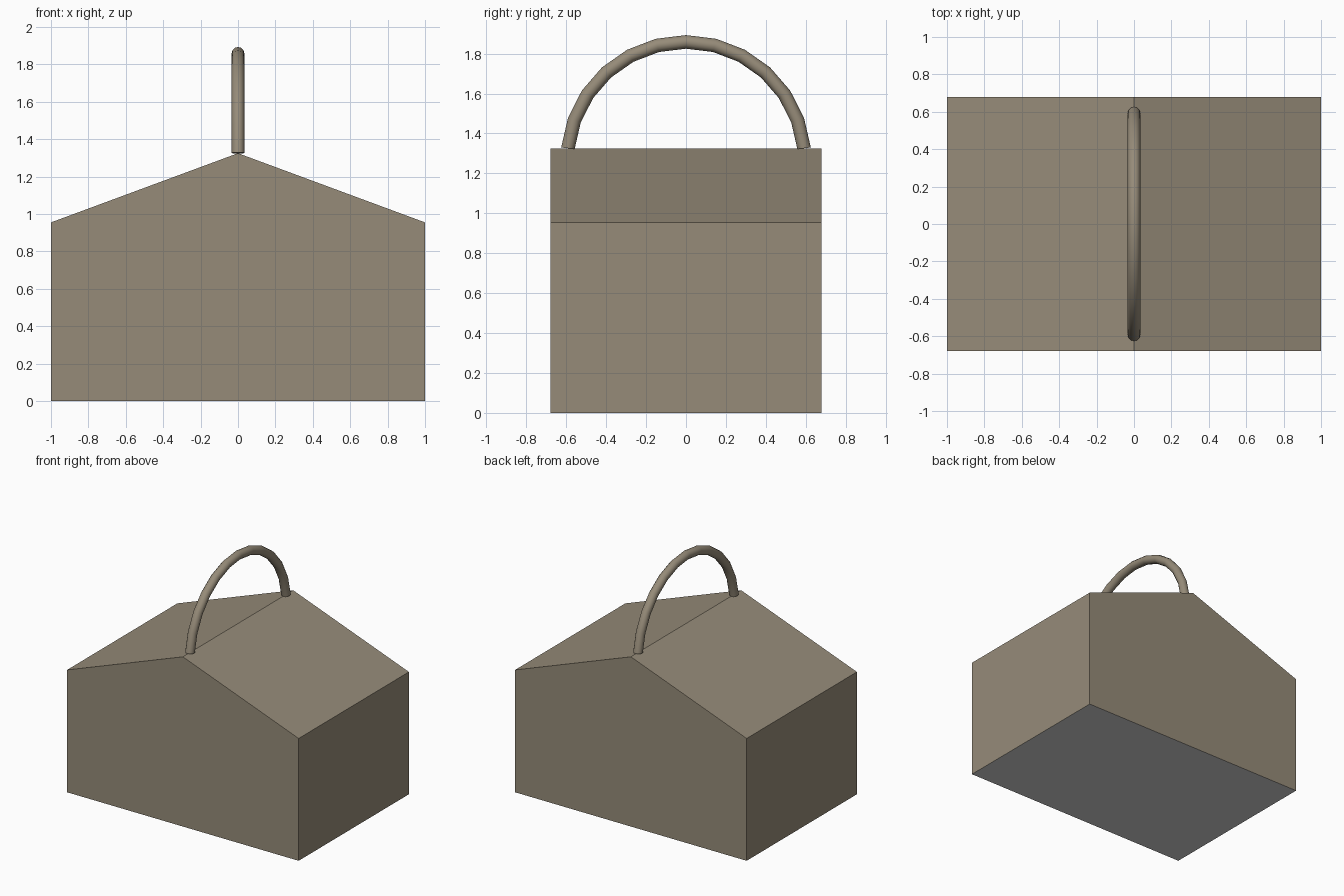
import bpy, bmesh, math
from mathutils import Vector

if "Cube" in bpy.data.objects:
    bpy.data.objects.remove(bpy.data.objects["Cube"])


def material(name, rgb):
    m = bpy.data.materials.new(name)
    m.diffuse_color = (*rgb, 1)
    m.use_nodes = True
    m.node_tree.nodes["Principled BSDF"].inputs["Base Color"].default_value = m.diffuse_color
    return m


tan = material("tan", (0.306, 0.26, 0.191))
grey = material("light grey", (0.64, 0.64, 0.64))


def finish(bm, name, mats):
    bmesh.ops.recalc_face_normals(bm, faces=bm.faces)
    me = bpy.data.meshes.new(name)
    bm.to_mesh(me)
    bm.free()
    for m in mats:
        me.materials.append(m)
    ob = bpy.data.objects.new(name, me)
    bpy.context.collection.objects.link(ob)
    return ob


# gabled body: extruded house profile, grey underside
bm = bmesh.new()
profile = [(-1, 0), (1, 0), (1, 0.955), (0, 1.325), (-1, 0.955)]
face = bm.faces.new([bm.verts.new((x, -0.68, z)) for x, z in profile])
ext = bmesh.ops.extrude_face_region(bm, geom=[face])
bmesh.ops.translate(bm, vec=(0, 1.36, 0),
                    verts=[g for g in ext["geom"] if isinstance(g, bmesh.types.BMVert)])
bmesh.ops.recalc_face_normals(bm, faces=bm.faces)
for f in bm.faces:
    f.material_index = 1 if f.normal.z < -0.9 else 0
finish(bm, "gabled_body", [tan, grey])

# arched handle: round tube along the ridge
bm = bmesh.new()
SIDES, STEPS, R, TUBE, CZ = 12, 12, 0.595, 0.034, 1.264
rings = []
for i in range(STEPS + 1):
    a = math.radians(-84 + 14 * i)
    out = Vector((0, math.sin(a), math.cos(a)))
    centre = Vector((0, 0, CZ)) + out * R
    rings.append([bm.verts.new(centre + TUBE * (out * math.cos(t) + Vector((math.sin(t), 0, 0))))
                  for t in (math.tau * k / SIDES for k in range(SIDES))])
    if i:
        for k in range(SIDES):
            n = (k + 1) % SIDES
            bm.faces.new((rings[-2][k], rings[-2][n], rings[-1][n], rings[-1][k]))
bm.faces.new(rings[0])
bm.faces.new(rings[-1])
handle = finish(bm, "arched_handle", [tan])
bpy.context.view_layer.objects.active = handle
handle.select_set(True)
bpy.ops.object.shade_smooth_by_angle(angle=math.radians(40))
